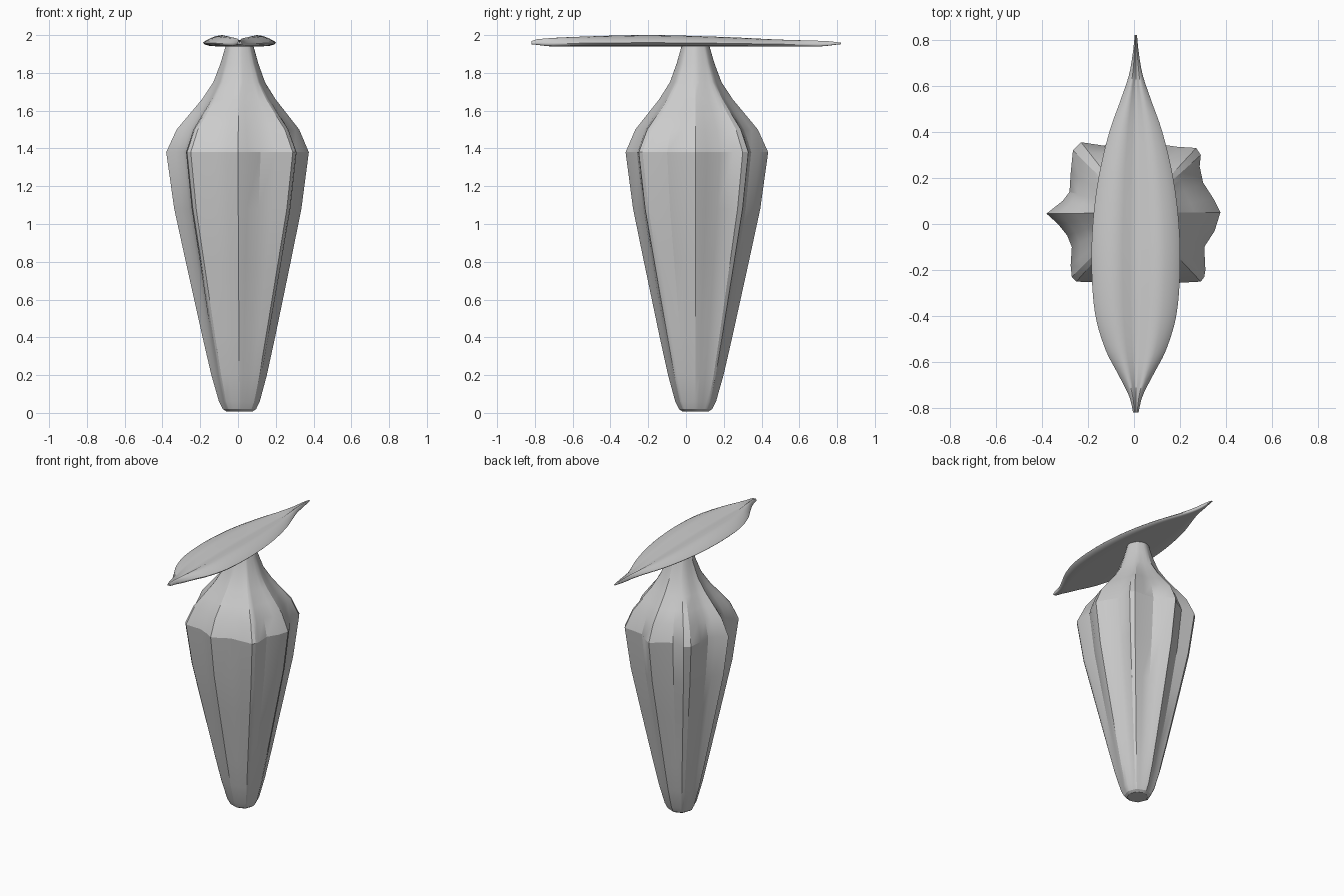
import bpy, bmesh, math

if "Cube" in bpy.data.objects:
    bpy.data.objects.remove(bpy.data.objects["Cube"])

grey = bpy.data.materials.new("plain grey")
grey.diffuse_color = (0.6, 0.6, 0.6, 1)
grey.use_nodes = True
grey.node_tree.nodes["Principled BSDF"].inputs["Base Color"].default_value = grey.diffuse_color


def skin(name, rings, angle):
    """Join equal rings of points into a closed, smooth-shaded object."""
    bm = bmesh.new()
    loops = [[bm.verts.new(p) for p in ring] for ring in rings]
    n = len(loops[0])
    for a, b in zip(loops, loops[1:]):
        for i in range(n):
            j = (i + 1) % n
            bm.faces.new((a[i], a[j], b[j], b[i]))
    bm.faces.new(loops[0][::-1])
    bm.faces.new(loops[-1])
    bmesh.ops.recalc_face_normals(bm, faces=bm.faces)
    mesh = bpy.data.meshes.new(name)
    bm.to_mesh(mesh)
    bm.free()
    mesh.materials.append(grey)
    obj = bpy.data.objects.new(name, mesh)
    bpy.context.collection.objects.link(obj)
    bpy.ops.object.select_all(action='DESELECT')
    obj.select_set(True)
    bpy.context.view_layer.objects.active = obj
    bpy.ops.object.shade_smooth_by_angle(angle=math.radians(angle))


def sample(table, t):
    """Smooth interpolation through (position, value) pairs."""
    for k in range(len(table) - 1):
        (a, va), (b, vb) = table[k], table[k + 1]
        if t <= b:
            p = table[max(k - 1, 0)]
            q = table[min(k + 2, len(table) - 1)]
            ma, mb = (vb - p[1]) / (b - p[0]), (q[1] - va) / (q[0] - a)
            s, h = (t - a) / (b - a), b - a
            return ((2*s**3 - 3*s**2 + 1) * va + (s**3 - 2*s**2 + s) * h * ma
                    + (3*s**2 - 2*s**3) * vb + (s**3 - s**2) * h * mb)
    return table[-1][1]


# Ribbed fruit body: eight-ridged outline at the widest height
outline = [(.375, .05), (.345, .11), (.30, .18), (.285, .25), (.29, .30), (.27, .33),
           (.19, .335), (.12, .345), (.07, .39), (0, .435), (-.06, .38), (-.13, .34),
           (-.23, .355), (-.265, .32), (-.275, .22), (-.28, .14), (-.31, .10),
           (-.38, .045), (-.33, 0), (-.29, -.05), (-.27, -.10), (-.275, -.18),
           (-.27, -.23), (-.25, -.25), (-.13, -.255), (-.06, -.285), (0, -.32),
           (.05, -.30), (.12, -.26), (.20, -.255), (.29, -.25), (.305, -.23),
           (.31, -.20), (.305, -.10), (.35, -.03)]
# height, radius, roundness
profile = [(.008, .07, .6), (.02, .088, .6), (.06, .108, .55), (.2, .147, .45),
           (.4, .192, .35), (.8, .278, .15), (1.08, .337, .05), (1.38, .378, 0),
           (1.5, .325, .1), (1.58, .26, .25), (1.66, .195, .4), (1.75, .137, .6),
           (1.85, .10, .75), (1.955, .07, .9)]
cx, cy, wide = .008, .052, .378
rings = []
for z, r, roundness in profile:
    k = max(0, 1 - r / wide)
    ring = []
    for x, y in outline:
        dx, dy = x, y - .055
        d = math.hypot(dx, dy)
        f = r / wide * (1 + roundness * (wide / d - 1))
        ring.append((cx * k * 1.3 + dx * f, .055 - .006 * k + dy * f, z))
    rings.append(ring)
skin("fruit_body", rings, 24)

# Leaf: half width and top height along its length
half_width = [(-.818, .012), (-.75, .028), (-.65, .078), (-.55, .130), (-.4, .175),
              (-.2, .192), (0, .187), (.2, .162), (.4, .115), (.55, .062),
              (.65, .029), (.75, .012), (.82, .005)]
top_height = [(-.818, 1.968), (-.79, 1.978), (-.6, 1.99), (-.2, 2.0), (.2, 1.99),
              (.5, 1.976), (.75, 1.968), (.82, 1.96)]
# Cross-section: fraction of half width, fraction of thickness
half_section = [(.12, .62), (.3, .88), (.48, 1), (.65, .92), (.82, .7), (.96, .45),
                (1, .33), (.95, .17), (.8, .03), (.5, 0)]
section = ([(0, .55)] + half_section + [(0, 0)]
           + [(-u, v) for u, v in reversed(half_section)])
rings = []
for i in range(57):
    y = -.818 + 1.638 * i / 56
    w, top = sample(half_width, y), sample(top_height, y)
    low = 1.94 + .012 * max(0, abs(y) - .72) / .1
    rings.append([(.008 + u * w, y, low + v * (top - low)) for u, v in section])
skin("leaf", rings, 50)
